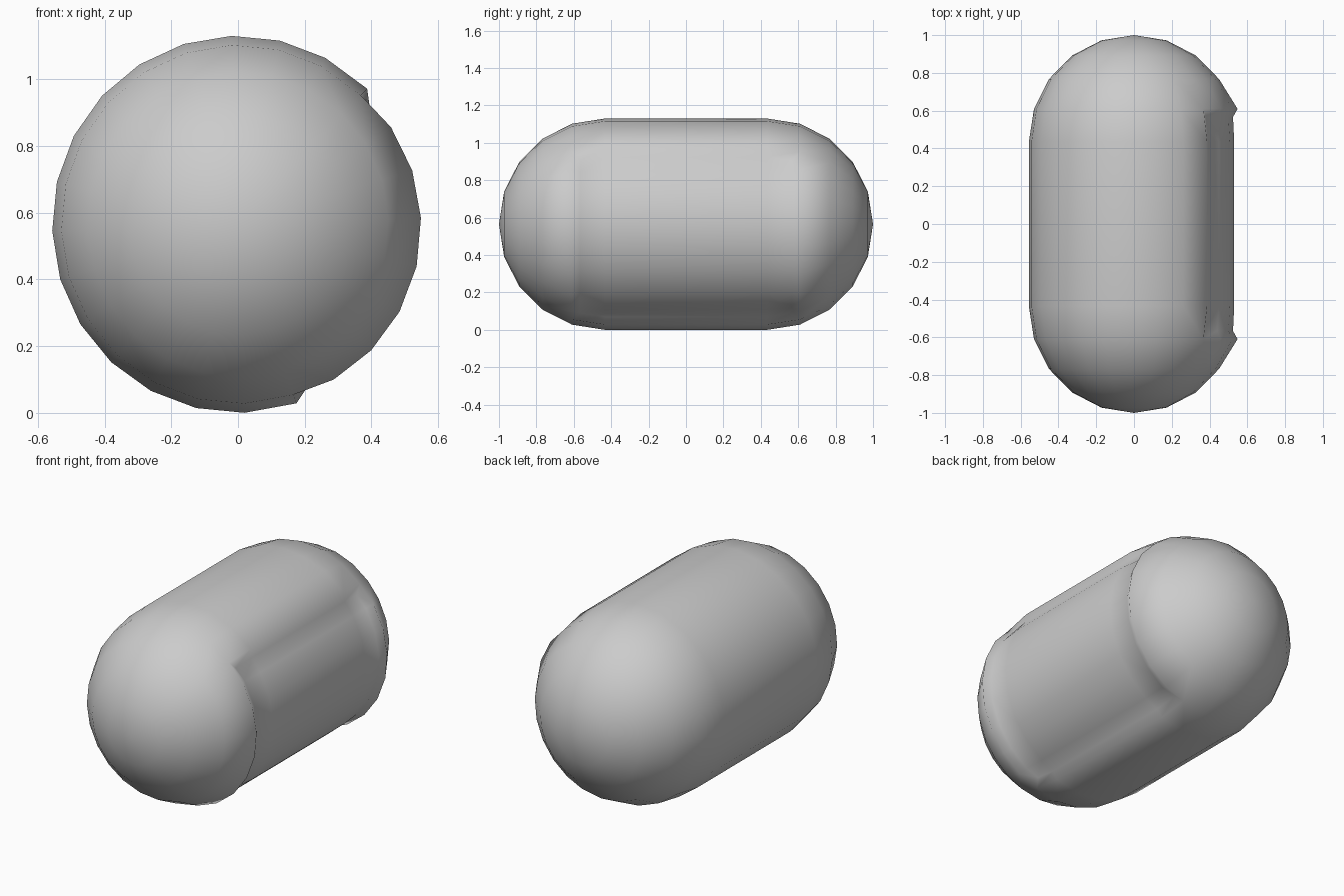
import bpy, bmesh, math

if "Cube" in bpy.data.objects:
    bpy.data.objects.remove(bpy.data.objects["Cube"])

SIDES, CAP_RINGS = 24, 5
RZ, RX = 0.565, 0.557        # slightly oval section
HALF = 0.435                 # half length of the straight barrel
START = math.radians(2)      # section is turned slightly
FIRST, LAST = -5, 3          # columns bounding the recessed panel

bm = bmesh.new()


def ring(y, r, rim):
    verts = []
    for i in range(SIDES):
        k = i if i < SIDES // 2 else i - SIDES
        a = START + math.tau * k / SIDES
        rr = r
        if rim and FIRST < k < LAST:
            # the rim at each panel end stands slightly proud
            rr += 0.02 * math.sin(math.pi * (k - FIRST) / (LAST - FIRST)) ** 0.6
        if k == LAST:
            a -= math.radians(1)
        if k == FIRST:
            a += math.radians(1.3)
        verts.append(bm.verts.new((rr * RX / RZ * math.cos(a), y, RZ + rr * math.sin(a))))
    return verts


# Capsule body: two domed ends joined by a straight barrel
profile = []
for n in range(1, CAP_RINGS + 1):
    a = math.radians(90 * n / CAP_RINGS)
    profile.append((-HALF - RZ * math.cos(a), RZ * math.sin(a), n == CAP_RINGS - 1))
profile += [(-y, r, rim) for y, r, rim in reversed(profile)]
rings = [ring(*p) for p in profile]
poles = [bm.verts.new((0, s * (HALF + RZ), RZ)) for s in (-1, 1)]

panel = []
for m, (a, b) in enumerate(zip(rings, rings[1:])):
    for i in range(SIDES):
        j = (i + 1) % SIDES
        f = bm.faces.new((a[i], a[j], b[j], b[i]))
        k = i if i < SIDES // 2 else i - SIDES
        if FIRST <= k < LAST and CAP_RINGS - 2 <= m <= CAP_RINGS:
            panel.append(f)
for pole, r in zip(poles, (rings[0], rings[-1])):
    for i in range(SIDES):
        bm.faces.new((pole, r[i], r[(i + 1) % SIDES]))
bmesh.ops.recalc_face_normals(bm, faces=bm.faces[:])

# Recessed side panel with sloping walls
bmesh.ops.inset_region(bm, faces=panel, thickness=0.042, depth=-0.026,
                       use_boundary=True, use_even_offset=True)

for f in bm.faces:
    f.smooth = True
mesh = bpy.data.meshes.new("capsule_body")
bm.to_mesh(mesh)
bm.free()
obj = bpy.data.objects.new("capsule_body", mesh)
bpy.context.collection.objects.link(obj)
